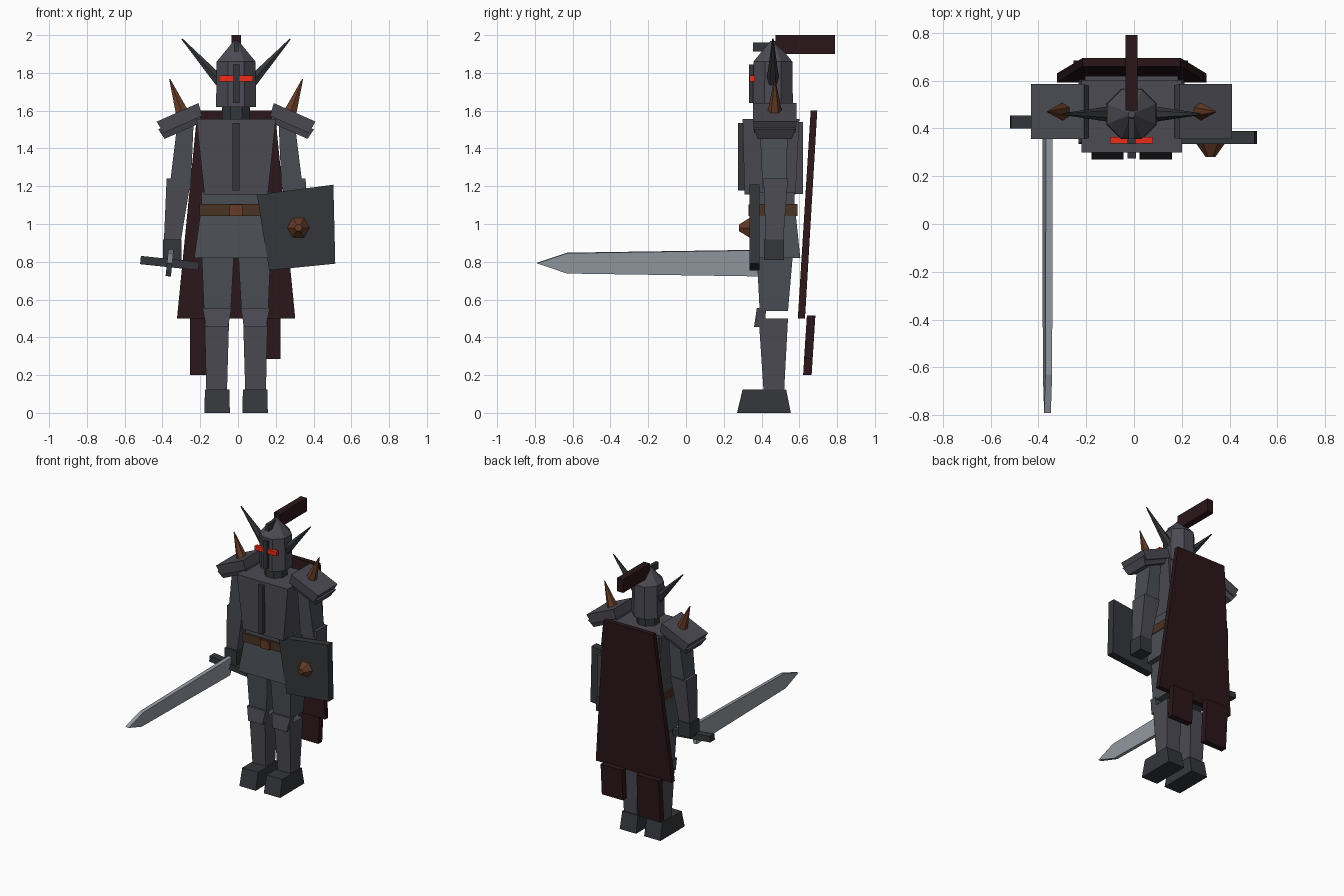
import bpy, bmesh
from math import sin, cos, pi, radians
from mathutils import Vector, Matrix

if "Cube" in bpy.data.objects:
    bpy.data.objects.remove(bpy.data.objects["Cube"])

CX, CY = -0.01, 0.46   # body axis


def material(name, *rgb):
    m = bpy.data.materials.new(name)
    m.diffuse_color = (*rgb, 1)
    m.use_nodes = True
    m.node_tree.nodes["Principled BSDF"].inputs["Base Color"].default_value = m.diffuse_color
    return m


STEEL = material("steel", 0.072, 0.070, 0.088)
PLATE = material("blue_steel", 0.068, 0.078, 0.090)
DARK = material("dark_iron", 0.034, 0.037, 0.043)
BLADE = material("blade_metal", 0.30, 0.33, 0.37)
CLOTH = material("cloth", 0.024, 0.008, 0.010)
LEATHER = material("leather", 0.065, 0.033, 0.017)
BRONZE = material("bronze", 0.13, 0.045, 0.02)
GLOW = material("glow", 0.85, 0.025, 0.01)


def solid(name, a, b, mat):
    """Closed solid between two rings with equal point counts."""
    bm = bmesh.new()
    va = [bm.verts.new(p) for p in a]
    vb = [bm.verts.new(p) for p in b]
    bm.faces.new(va[::-1])
    bm.faces.new(vb)
    n = len(va)
    for i in range(n):
        j = (i + 1) % n
        bm.faces.new((va[i], va[j], vb[j], vb[i]))
    bmesh.ops.recalc_face_normals(bm, faces=bm.faces)
    me = bpy.data.meshes.new(name)
    bm.to_mesh(me)
    bm.free()
    me.materials.append(mat)
    ob = bpy.data.objects.new(name, me)
    bpy.context.collection.objects.link(ob)
    return ob


def rect(x0, x1, y0, y1, z, s=1):
    """Level rectangle; x is measured from the body axis, s mirrors it."""
    return [(CX + s * x, y, z) for x, y in ((x0, y0), (x1, y0), (x1, y1), (x0, y1))]


def box(name, x0, x1, y0, y1, z0, z1, mat, s=1):
    return solid(name, rect(x0, x1, y0, y1, z0, s), rect(x0, x1, y0, y1, z1, s), mat)


def slab(name, outline, y0, y1, mat):
    """Front-view outline (x, z) given thickness in y."""
    return solid(name, [(x, y0, z) for x, z in outline], [(x, y1, z) for x, z in outline], mat)


def cone(name, p0, p1, r0, r1, n, mat, phase=0.0):
    p0, p1 = Vector(p0), Vector(p1)
    q = (p1 - p0).to_track_quat('Z', 'Y')
    ring = lambda p, r: [p + q @ Vector((r * cos(2 * pi * i / n + phase), r * sin(2 * pi * i / n + phase), 0))
                         for i in range(n)]
    return solid(name, ring(p0, r0), ring(p1, r1), mat)


def tilted_plate(name, s, x, z, w0, w1, d0, d1, h, mat):
    """Shoulder plate sloping outwards."""
    m = Matrix.Translation((CX + s * x, CY + 0.01, z)) @ Matrix.Rotation(s * radians(24), 4, 'Y')
    ring = lambda w, d, k: [m @ Vector(p) for p in ((-w, -d, k), (w, -d, k), (w, d, k), (-w, d, k))]
    return solid(name, ring(w0, d0, -h / 2), ring(w1, d1, h / 2), mat)


# Limbs and paired armour
for s, side in ((-1, "right"), (1, "left")):
    solid(side + "_boot", rect(.033, .168, .27, .555, 0, s), rect(.036, .165, .30, .53, .125, s), DARK)
    solid(side + "_shin", rect(.048, .158, .41, .52, .125, s), rect(.037, .167, .385, .54, .50, s), STEEL)
    solid(side + "_knee_guard", rect(.042, .158, .36, .415, .455, s), rect(.025, .178, .375, .425, .555, s), STEEL)
    solid(side + "_thigh", rect(.028, .17, .39, .54, .54, s), rect(.012, .182, .375, .565, .83, s), PLATE)
    solid(side + "_upper_arm", rect(.24, .353, .405, .53, 1.19, s), rect(.225, .31, .39, .54, 1.54, s), PLATE)
    solid(side + "_forearm", rect(.292, .382, .422, .515, .915, s), rect(.238, .368, .41, .54, 1.24, s), STEEL)
    box(side + "_hand", .29, .388, .412, .52, .81, .918, DARK, s)
    tilted_plate(side + "_lower_pauldron", s, .292, 1.522, .108, .118, .09, .11, .06, STEEL)
    tilted_plate(side + "_upper_pauldron", s, .296, 1.559, .112, .121, .11, .115, .07, STEEL)
    cone(side + "_pauldron_spike", (CX + s * .288, CY + .01, 1.595), (CX + s * .352, CY + .01, 1.768),
         .038, .003, 6, BRONZE)
    cone(side + "_horn", (CX + s * .085, CY, 1.755), (CX + s * .287, CY, 1.98), .034, .004, 6, DARK)
    box(side + "_eye", .012, .09, .337, .365, 1.755, 1.785, GLOW, s)

# Torso
solid("skirt", rect(-.222, .222, .335, .605, .82), rect(-.188, .188, .36, .58, 1.06), PLATE)
box("waist", -.182, .182, .36, .575, 1.04, 1.17, PLATE)
box("belt", -.195, .195, .345, .59, 1.042, 1.105, LEATHER)
box("belt_buckle", -.035, .035, .33, .36, 1.042, 1.102, BRONZE)
solid("chest_plate", rect(-.168, .168, .31, .58, 1.155), rect(-.21, .21, .30, .60, 1.555), STEEL)
solid("back_plate", rect(-.16, .16, .56, .62, 1.16), rect(-.195, .195, .57, .62, 1.54), STEEL)
box("chest_ridge", -.018, .018, .275, .32, 1.178, 1.535, DARK)

# Head: neck, octagonal helmet with pointed crown, nose guard and crest
def octo(name, z0, z1, r0, r1, mat):
    return cone(name, (CX, CY, z0), (CX, CY, z1), r0, r1, 8, mat, pi / 8)

octo("neck", 1.54, 1.64, .08, .08, DARK)
octo("helmet", 1.62, 1.86, .115, .111, STEEL)
octo("helmet_crown", 1.86, 1.968, .111, .015, STEEL)
box("nose_guard", -.017, .017, .334, .365, 1.64, 1.845, DARK)
box("crest_holder", -.012, .012, .355, .48, 1.912, 1.962, DARK)
box("plume", -.025, .025, .475, .79, 1.90, 2.0, CLOTH)

# Cape and torn strips
solid("cape", rect(-.313, .313, .592, .63, .50), rect(-.205, .205, .66, .695, 1.60), CLOTH)
solid("long_cape_strip", rect(-.243, -.06, .62, .665, .20), rect(-.243, -.06, .64, .685, .515), CLOTH)
solid("short_cape_strip", rect(.06, .235, .625, .67, .285), rect(.06, .235, .64, .685, .515), CLOTH)

# Shield with boss
slab("shield", [(.10, 1.155), (.505, 1.208), (.515, .79), (.165, .755)], .335, .39, DARK)
cone("shield_boss", (.32, .345, .98), (.32, .28, .98), .066, .02, 6, BRONZE)

# Sword pointing forward, rolled slightly about its length
roll = Matrix.Translation((-.362, 0, .793)) @ Matrix.Rotation(radians(6), 4, 'Y')
profile = [(.42, .07), (-.63, .054), (-.79, 0), (-.63, -.054), (.42, -.07)]
blade = solid("sword_blade", [(-.014, y, z) for y, z in profile], [(.014, y, z) for y, z in profile], BLADE)
guard = slab("sword_guard", [(-.155, -.022), (.155, -.022), (.155, .022), (-.155, .022)], .40, .455, DARK)
for part in (blade, guard):
    part.data.transform(roll)
